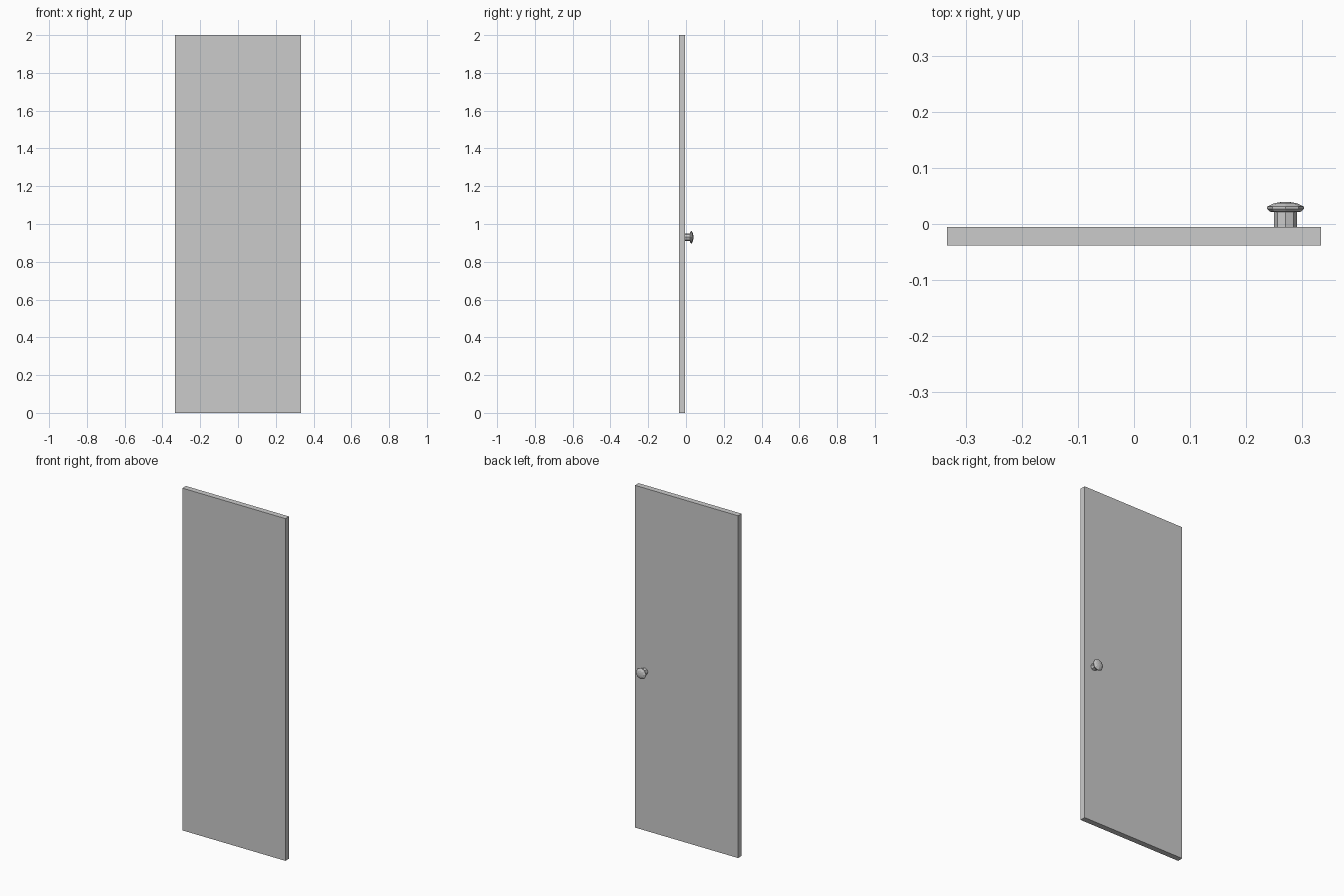
import bpy, bmesh, math

if "Cube" in bpy.data.objects:
    bpy.data.objects.remove(bpy.data.objects["Cube"])


def new_object(name, bm):
    bmesh.ops.recalc_face_normals(bm, faces=bm.faces)
    mesh = bpy.data.meshes.new(name)
    bm.to_mesh(mesh)
    bm.free()
    obj = bpy.data.objects.new(name, mesh)
    bpy.context.collection.objects.link(obj)
    return obj


def lathe_y(name, profile, x, z, sides):
    """Revolve (radius, y) points round a y-direction axis, capping both ends."""
    bm = bmesh.new()
    rings = []
    for r, y in profile:
        rings.append([bm.verts.new((x + r * math.cos(2 * math.pi * i / sides), y,
                                    z + r * math.sin(2 * math.pi * i / sides)))
                      for i in range(sides)])
    for a, b in zip(rings, rings[1:]):
        for i in range(sides):
            j = (i + 1) % sides
            bm.faces.new((a[i], a[j], b[j], b[i]))
    bm.faces.new(rings[0])
    bm.faces.new(rings[-1])
    return new_object(name, bm)


# Door slab
bm = bmesh.new()
bmesh.ops.create_cube(bm, size=1)
bmesh.ops.scale(bm, vec=(0.666, 0.033, 2), verts=bm.verts)
bmesh.ops.translate(bm, vec=(0, -0.0215, 1), verts=bm.verts)
new_object("door_panel", bm)

# Knob on the back face: stem and flattened head
KNOB_X, KNOB_Z, SIDES = 0.27, 0.93, 8
lathe_y("knob_stem", [(0.0205, -0.005), (0.0205, 0.022)], KNOB_X, KNOB_Z, SIDES)
lathe_y("knob_head", [(0.0205, 0.021), (0.028, 0.022), (0.033, 0.027),
                      (0.033, 0.031), (0.02, 0.037), (0.008, 0.039)],
        KNOB_X, KNOB_Z, SIDES)
